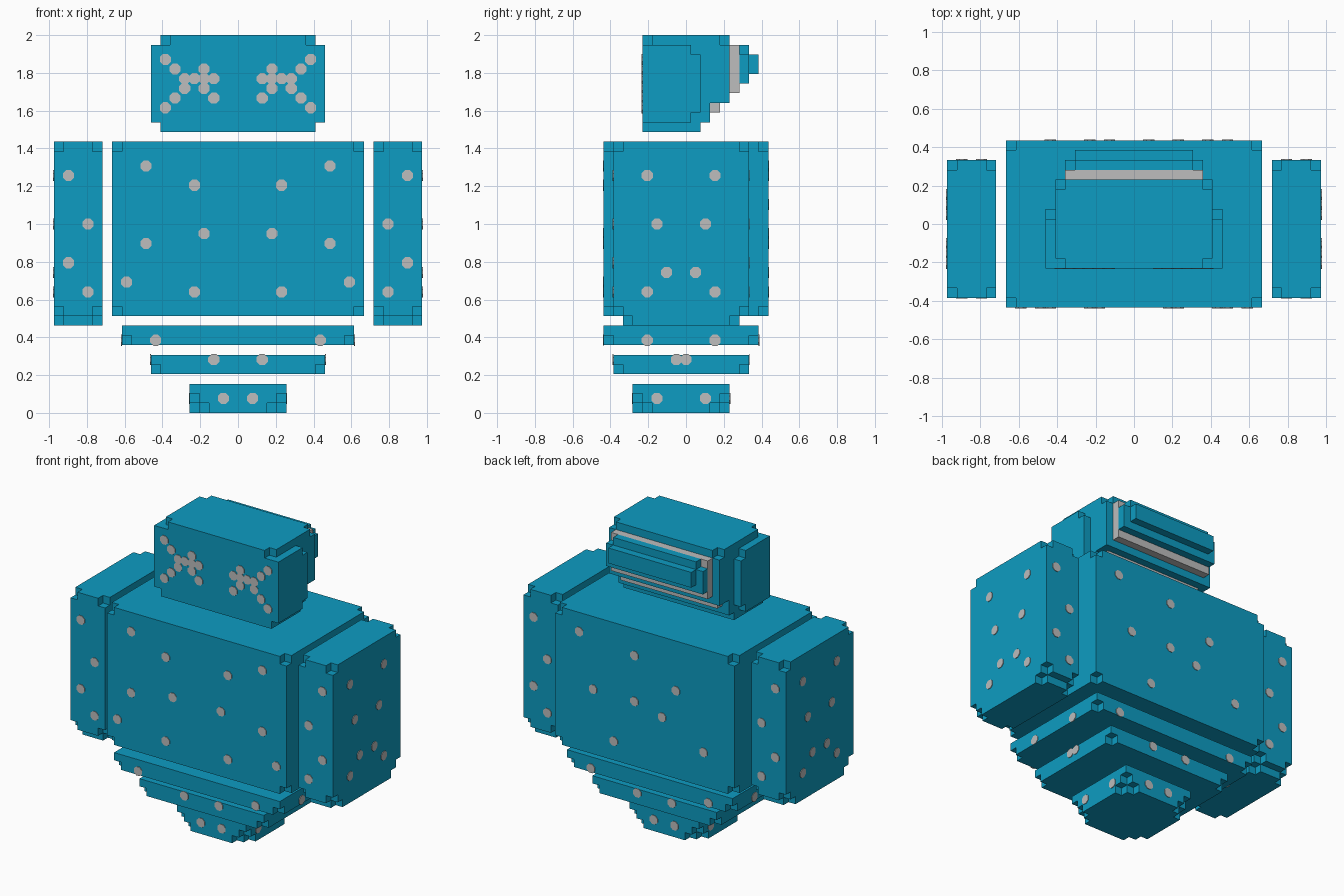
import bpy, bmesh, math
from mathutils import Vector

if "Cube" in bpy.data.objects:
    bpy.data.objects.remove(bpy.data.objects["Cube"])

V = 2 / 39  # size of one block unit; all coordinates below are in block units


def material(name, rgb):
    m = bpy.data.materials.new(name)
    m.diffuse_color = (*rgb, 1)
    m.use_nodes = True
    for n in m.node_tree.nodes:
        if n.type == 'BSDF_PRINCIPLED':
            n.inputs["Base Color"].default_value = (*rgb, 1)
            n.inputs["Roughness"].default_value = 0.8
    return m


BLUE = material("teal blue", (0.004, 0.332, 0.54))
GREY = material("light grey", (0.51, 0.51, 0.51))


def finish(name, bm, mat):
    bmesh.ops.recalc_face_normals(bm, faces=bm.faces[:])
    bmesh.ops.scale(bm, vec=(V, V, V), verts=bm.verts[:])
    me = bpy.data.meshes.new(name)
    bm.to_mesh(me)
    bm.free()
    me.materials.append(mat)
    ob = bpy.data.objects.new(name, me)
    bpy.context.scene.collection.objects.link(ob)
    return ob


def prism(bm, points, direction):
    """Extrude a closed outline along a direction."""
    base = [bm.verts.new(p) for p in points]
    top = [bm.verts.new(Vector(p) + Vector(direction)) for p in points]
    n = len(base)
    bm.faces.new(base)
    bm.faces.new(top[::-1])
    for i in range(n):
        bm.faces.new((base[i], top[i], top[(i + 1) % n], base[(i + 1) % n]))


def outline(x0, x1, y0, y1, steps):
    """Rectangle whose corners are cut as a staircase."""
    corner = [(0, steps)]
    for i in range(steps):
        corner += [(i + 1, steps - i), (i + 1, steps - i - 1)]
    if steps:
        corner[1:] = corner[1:]
    ring = []
    for cx, cy, sx, sy, rev in ((x0, y0, 1, 1, False), (x1, y0, -1, 1, True),
                                (x1, y1, -1, -1, False), (x0, y1, 1, -1, True)):
        pts = [(cx + sx * a, cy + sy * b) for a, b in corner]
        ring += pts[::-1] if rev else pts
    return ring


def blocks(name, layers, mat=BLUE):
    """Stack of layers: x0, x1, y0, y1, z0, z1, corner steps."""
    bm = bmesh.new()
    for x0, x1, y0, y1, z0, z1, steps in layers:
        pts = outline(x0, x1, y0, y1, steps)
        prism(bm, [(x, y, z0) for x, y in pts], (0, 0, z1 - z0))
    return finish(name, bm, mat)


def dots(name, groups, r=0.62, t=0.08):
    """Thin octagonal spots; each group is (axis, face position, outward sign, centres)."""
    bm = bmesh.new()
    for axis, pos, sign, centres in groups:
        for u, z in centres:
            pts = []
            for k in range(8):
                a = math.pi / 8 + k * math.pi / 4
                p, q = u + r * math.cos(a), z + r * math.sin(a)
                pts.append((p, pos, q) if axis == 'y' else (pos, p, q))
            d = (0, sign * t, 0) if axis == 'y' else (sign * t, 0, 0)
            prism(bm, pts, d)
    return finish(name, bm, GREY)


def both(pts):
    return [(s * u, z) for s in (-1, 1) for u, z in pts]


# Torso
blocks("torso", [(-13, 13, -8.5, 8.5, 10, 11, 1),
                 (-13, 13, -8.5, 8.5, 11, 27, 0),
                 (-13, 13, -8.5, 8.5, 27, 28, 1)])
dots("torso_spots", [
    ('y', -8.5, -1, both([(9.5, 25.5), (4.5, 23.5), (3.5, 18.5),
                          (9.5, 17.5), (11.5, 13.5), (4.5, 12.5)])),
    ('y', 8.5, 1, [(9.5, 25.5), (1.5, 24.5), (-4.5, 21.5), (7.5, 18.5), (1.5, 18.5),
                   (-2.5, 17.5), (4.5, 12.5), (-8.5, 14.5)])])

# Arms
arm_front = [(17.5, 24.5), (15.5, 19.5), (17.5, 15.5), (15.5, 12.5)]
arm_side = [(-4, 24.5), (3, 24.5), (-3, 19.5), (2, 19.5),
            (-2, 14.5), (1, 14.5), (-4, 12.5), (3, 12.5)]
for side, s in (("left", 1), ("right", -1)):
    x0, x1 = sorted((14 * s, 19 * s))
    blocks(side + "_arm", [(x0, x1, -6.5, 5.5, 9, 10, 1),
                           (x0, x1, -7.5, 6.5, 10, 11, 1),
                           (x0, x1, -7.5, 6.5, 11, 27, 0),
                           (x0, x1, -7.5, 6.5, 27, 28, 1)])
    front = [(s * u, z) for u, z in arm_front]
    dots(side + "_arm_spots", [('y', -7.5, -1, front), ('y', 6.5, 1, front),
                               ('x', 19 * s, s, arm_side)])

# Tapering lower body: half width, y range, z range, bottom layers, spots
tiers = [("waist", 12, -8.5, 7.5, 7, 9, 1, [(8.5, 7.5)], [(-4, 7.5), (3, 7.5)]),
         ("hip", 9, -7.5, 6.5, 4, 6, 1, [(2.5, 5.5)], [(-1, 5.5), (0, 5.5)]),
         ("base", 5, -5.5, 4.5, 0, 3, 2, [(1.5, 1.5)], [(-3, 1.5), (2, 1.5)])]
for name, w, y0, y1, z0, z1, cut, fr, sd in tiers:
    layers = [(-w, w, y0, y1, z0 + i, z0 + i + 1, cut - i) for i in range(cut)]
    layers.append((-w, w, y0, y1, z0 + cut, z1, 0))
    blocks(name, layers)
    dots(name + "_spots", [('y', y0, -1, both(fr)), ('y', y1, 1, both(fr)),
                           ('x', w, 1, sd), ('x', -w, -1, sd)])

# Head, stepped inward under the back
blocks("head", [(-8, 8, -4.5, 1.5, 29, 30, 0),
                (-8, 8, -4.5, 2.5, 30, 32, 0),
                (-8, 8, -4.5, 4.5, 32, 38, 0),
                (-8, 8, -4.5, 4.5, 38, 39, 1)])
for side, s in (("left", 1), ("right", -1)):
    x0, x1 = sorted((8 * s, 9 * s))
    blocks(side + "_head_plate", [(x0, x1, -4.5, 0.5, 30, 31, 0),
                                  (x0, x1, -4.5, 1.5, 31, 37, 0),
                                  (x0, x1, -4.5, 0.5, 37, 38, 0)])

# Back of the head: grey bands and the stepped panel
blocks("head_back_band", [(-7, 7, 4.5, 5.5, 33, 38, 0)], GREY)
blocks("head_lower_band", [(-7, 7, 2.5, 3.5, 31, 32, 0)], GREY)
blocks("head_back_panel", [(-7, 7, 5.5, 6.5, 34, 37, 0),
                           (-6, 6, 5.5, 6.5, 37, 38, 0),
                           (-6, 6, 6.5, 7.5, 35, 37, 0)])

# Eye markings
dots("eye_marks", [('y', -4.5, -1, both([
    (7.5, 36.5), (6.5, 35.5), (3.5, 35.5), (2.5, 34.5), (3.5, 34.5), (4.5, 34.5),
    (5.5, 34.5), (5.5, 33.5), (3.5, 33.5), (2.5, 32.5), (6.5, 32.5), (7.5, 31.5)]))])
